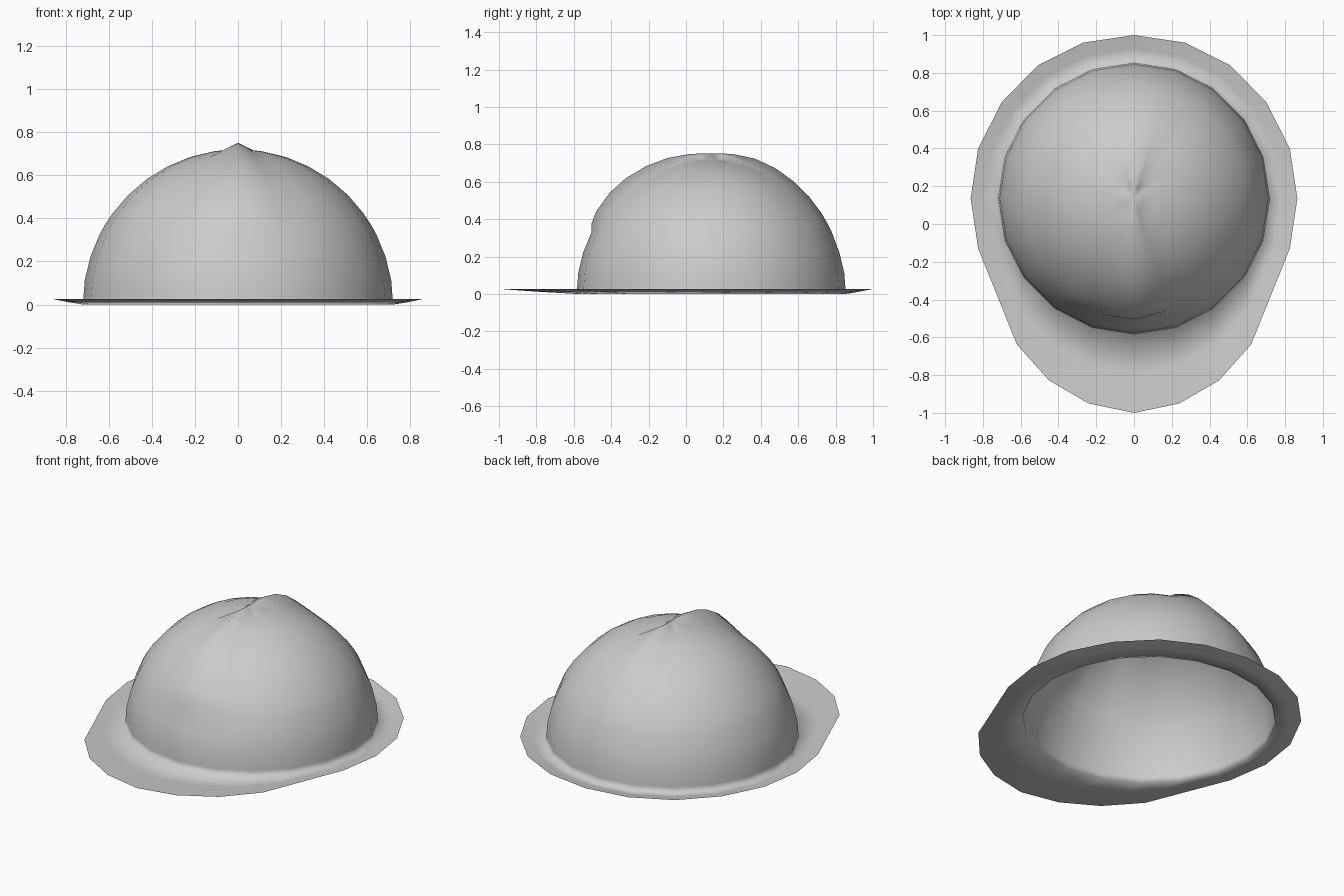
import bpy, bmesh, math

if "Cube" in bpy.data.objects:
    bpy.data.objects.remove(bpy.data.objects["Cube"])

N = 20          # columns around the helmet
CY = 0.135      # dome centre along y
R = 0.72        # dome radius

# half outline of the brim, front to back
half = [(0, -1.0), (0.24, -0.95), (0.45, -0.828), (0.62, -0.638), (0.825, -0.13),
        (0.865, 0.135), (0.825, 0.40), (0.70, 0.645), (0.51, 0.84), (0.27, 0.96), (0, 1.0)]
outline = half + [(-x, y) for x, y in half[-2:0:-1]]

# dome rings: elevation, crest radius at front, crest radius at back
rings = [(9, R, R), (18, R, R), (27, R, 0.724), (30.5, 0.743, 0.726), (36, 0.758, 0.731),
         (45, 0.767, 0.738), (54, 0.769, 0.746), (63, 0.767, 0.755), (72, 0.764, 0.76),
         (81, 0.757, 0.757), (85.5, 0.753, 0.753)]

bm = bmesh.new()


def direction(i):
    a = 2 * math.pi * i / N
    return math.sin(a), -math.cos(a)


def base_point(i, r=R):
    dx, dy = direction(i)
    return dx * r, CY + dy * r


# brim rings, from the rim in to the foot of the dome
loops = []
for t, z in ((0, 0.027), (0.5, 0.012), (1, 0.0)):
    loop = []
    for i in range(N):
        bx, by = base_point(i)
        ox, oy = outline[i]
        loop.append(bm.verts.new((ox + (bx - ox) * t, oy + (by - oy) * t, z)))
    loops.append(loop)
loops.append([bm.verts.new((*base_point(i, 0.717), 0.035)) for i in range(N)])

# dome rings, with the raised crest on the front and back columns
for elev, front, back in rings:
    e = math.radians(elev)
    loop = []
    for i in range(N):
        rad = {0: front, N // 2: back}.get(i, R)
        if elev > 80 and i in (1, N - 1, N // 2 - 1, N // 2 + 1):
            rad = 0.742
        x, y = base_point(i, rad * math.cos(e))
        loop.append(bm.verts.new((x, y, rad * math.sin(e))))
    loops.append(loop)

for lo, hi in zip(loops, loops[1:]):
    for i in range(N):
        j = (i + 1) % N
        bm.faces.new((lo[i], lo[j], hi[j], hi[i]))

# crown point
top = bm.verts.new((0, CY, 0.75))
for i in range(N):
    bm.faces.new((loops[-1][i], loops[-1][(i + 1) % N], top))

for f in bm.faces:
    f.smooth = True
mesh = bpy.data.meshes.new("helmet_shell")
bm.to_mesh(mesh)
bm.free()
helmet = bpy.data.objects.new("helmet_shell", mesh)
bpy.context.collection.objects.link(helmet)
